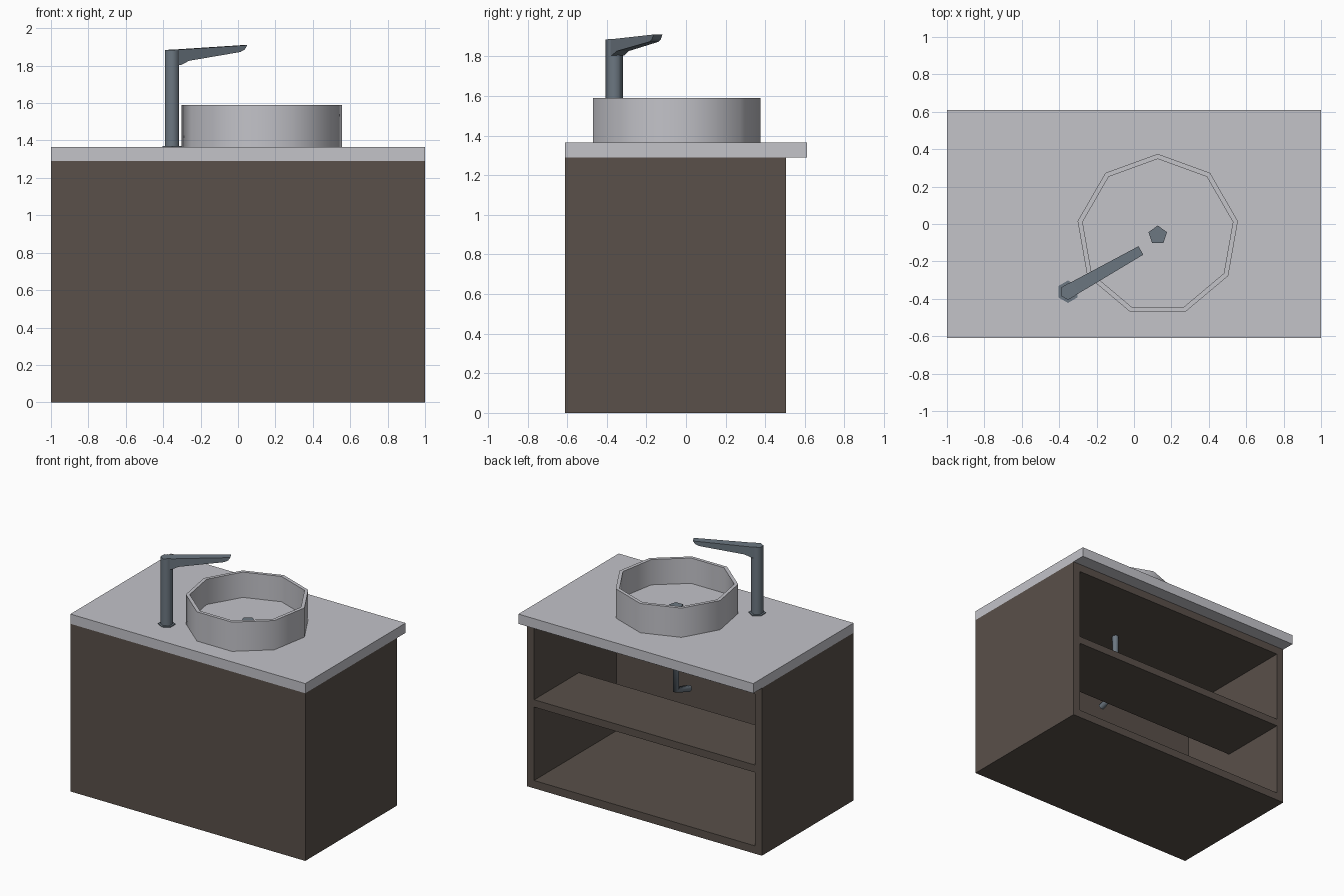
import bpy, bmesh, math
from mathutils import Vector

cube = bpy.data.objects.get("Cube")
if cube:
    bpy.data.objects.remove(cube, do_unlink=True)


def material(name, rgb):
    mat = bpy.data.materials.new(name)
    mat.use_nodes = True
    mat.diffuse_color = (*rgb, 1)
    mat.node_tree.nodes["Principled BSDF"].inputs["Base Color"].default_value = (*rgb, 1)
    return mat


wood = material("dark brown wood", (0.100, 0.080, 0.067))
stone = material("pale grey stone", (0.546, 0.546, 0.584))
metal = material("blue grey metal", (0.150, 0.185, 0.220))


def finish(name, bm, mat, smooth=None):
    """Turn a bmesh into an object, optionally smooth below an angle."""
    bmesh.ops.recalc_face_normals(bm, faces=bm.faces)
    mesh = bpy.data.meshes.new(name)
    bm.to_mesh(mesh)
    bm.free()
    mesh.materials.append(mat)
    obj = bpy.data.objects.new(name, mesh)
    bpy.context.collection.objects.link(obj)
    if smooth:
        bpy.ops.object.select_all(action='DESELECT')
        bpy.context.view_layer.objects.active = obj
        obj.select_set(True)
        bpy.ops.object.shade_smooth_by_angle(angle=math.radians(smooth))
    return obj


def box(name, x, y, z, mat):
    bm = bmesh.new()
    bmesh.ops.create_cube(bm, size=1)
    for v in bm.verts:
        v.co = [lo + (c + 0.5) * (hi - lo) for c, (lo, hi) in zip(v.co, (x, y, z))]
    return finish(name, bm, mat)


def lathe(name, profile, sides, centre, mat, smooth):
    """Sweep a radius/height profile round an upright axis, capping both ends."""
    bm = bmesh.new()
    rings = []
    for r, z in profile:
        angles = [math.pi / 2 + math.tau * i / sides for i in range(sides)]
        rings.append([bm.verts.new((centre[0] + r * math.cos(a),
                                    centre[1] + r * math.sin(a), z)) for a in angles])
    for a, b in zip(rings, rings[1:]):
        for i in range(sides):
            j = (i + 1) % sides
            bm.faces.new((a[i], a[j], b[j], b[i]))
    bm.faces.new(rings[0])
    bm.faces.new(rings[-1])
    return finish(name, bm, mat, smooth)


# Cabinet: closed front, open back, one half-depth shelf
T, H = 0.06, 1.29
FRONT, INNER, BACK = -0.61, -0.50, 0.505
for side, s in (("left", 1), ("right", -1)):
    box(f"cabinet_{side}_side", sorted((s, s * (1 - T))), (FRONT, BACK), (0, H), wood)
inside = (-1 + T, 1 - T)
box("cabinet_front", inside, (FRONT, INNER), (0, H), wood)
box("cabinet_bottom", inside, (INNER, BACK), (0, T), wood)
box("cabinet_top", inside, (INNER, BACK), (H - T, H), wood)
box("shelf", inside, (-0.04, BACK), (0.625, 0.682), wood)

# Countertop, overhanging at the back
box("countertop", (-1, 1), (FRONT, 0.61), (H, 1.365), stone)

# Basin and drain
bowl = (0.127, -0.06)
lathe("basin", [(0.435, 1.365), (0.435, 1.59), (0.408, 1.59), (0.408, 1.395)],
      9, bowl, stone, 45)
lathe("drain_cover", [(0.052, 1.395), (0.052, 1.41)], 5, bowl, metal, None)

# Drain pipe below the basin, bending towards the front
curve = bpy.data.curves.new("drain_pipe", 'CURVE')
curve.dimensions = '3D'
curve.bevel_depth = 0.025
curve.bevel_resolution = 1
curve.use_fill_caps = True
path = curve.splines.new('POLY')
path.points.add(2)
for point, (y, z) in zip(path.points, ((-0.06, 1.24), (-0.06, 0.76), (-0.22, 0.71))):
    point.co = (bowl[0], y, z, 1)
curve.materials.append(metal)
bpy.context.collection.objects.link(bpy.data.objects.new("drain_pipe", curve))

# Tap column and foot
tap = (-0.353, -0.362)
lathe("tap_foot", [(0.06, 1.365), (0.06, 1.371)], 6, tap, metal, None)
lathe("tap_column", [(0.044, 1.371), (0.044, 1.885)], 6, tap, metal, 65)

# Tapering spout: side outline of distance, height and half width
outline = [(0, 1.887, 0.036), (0.045, 1.887, 0.036), (0.448, 1.910, 0.026),
           (0.432, 1.886, 0.026), (0.405, 1.873, 0.026), (0.085, 1.826, 0.034),
           (0.035, 1.803, 0.036), (0, 1.803, 0.036)]
angle = math.radians(29.5)
along = Vector((math.cos(angle), math.sin(angle), 0))
across = Vector((-along.y, along.x, 0))
bm = bmesh.new()
sides = [[bm.verts.new(Vector((*tap, z)) + along * u + across * w * s)
          for u, z, w in outline] for s in (1, -1)]
for ring in sides:
    bm.faces.new(ring)
for i in range(len(outline)):
    j = (i + 1) % len(outline)
    bm.faces.new((sides[0][i], sides[0][j], sides[1][j], sides[1][i]))
finish("tap_spout", bm, metal)
